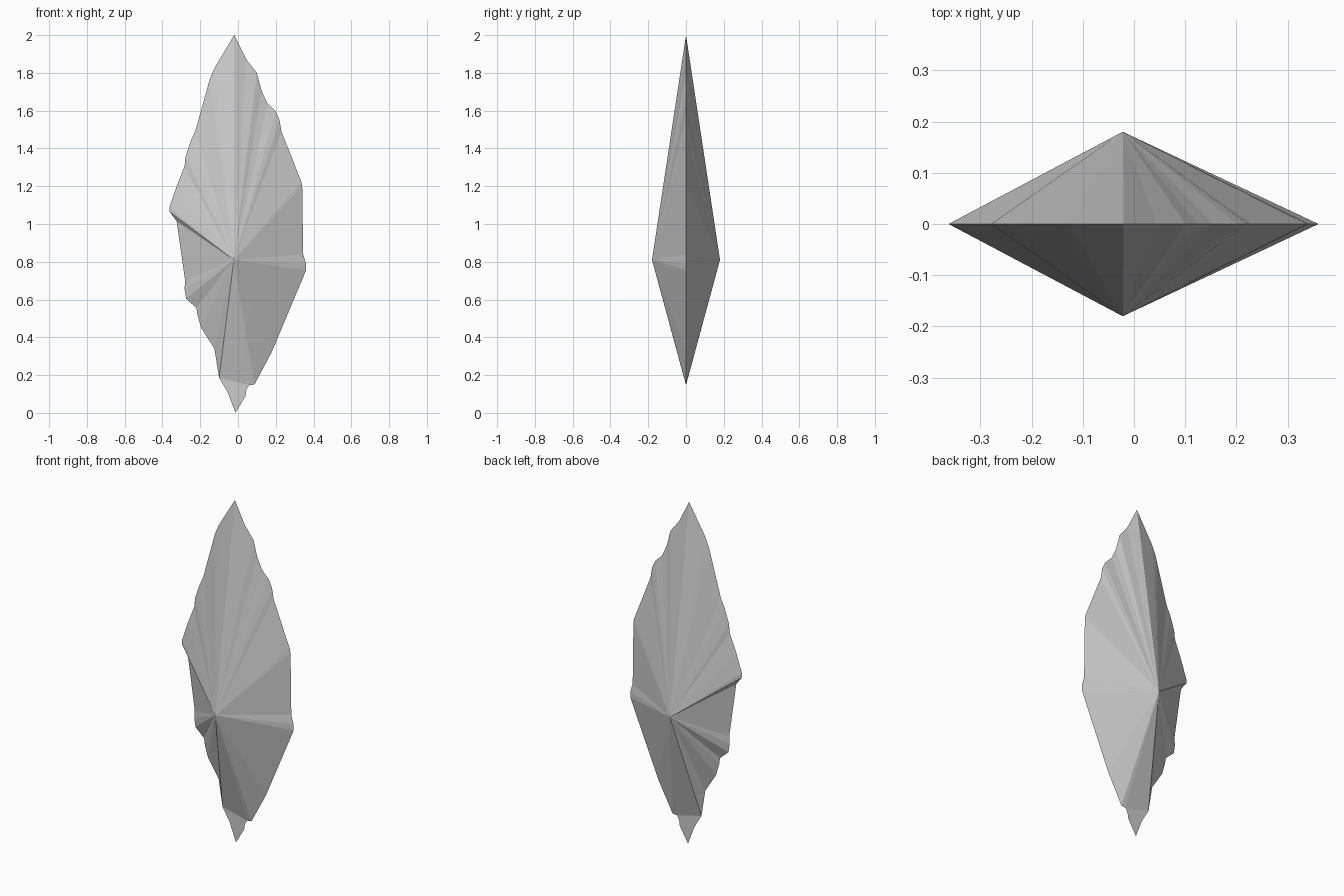
import bpy, bmesh

if "Cube" in bpy.data.objects:
    bpy.data.objects.remove(bpy.data.objects["Cube"])

# Jagged outline in the y = 0 plane, clockwise from the top (x, z)
rim = [(-.02, 2), (.045, 1.87), (.1, 1.8), (.125, 1.705), (.155, 1.64),
       (.2, 1.595), (.22, 1.55), (.23, 1.49), (.335, 1.225), (.34, 1.2),
       (.345, .84), (.36, .79), (.36, .755), (.35, .73), (.18, .325),
       (.087, .15), (.06, .147), (-.1, .185), (-.125, .34), (-.195, .45),
       (-.215, .52), (-.22, .555), (-.275, .605), (-.283, .655), (-.28, .7),
       (-.325, 1.015), (-.362, 1.065), (-.362, 1.09), (-.325, 1.2),
       (-.283, 1.305), (-.278, 1.357), (-.25, 1.44), (-.225, 1.495),
       (-.15, 1.765), (-.125, 1.825)]
# Thin flat tip at the foot
tip = [(-.1, .185), (.06, .147), (.045, .125), (.04, .09), (-.013, 0), (-.055, .11)]


def make_object(name, bm):
    mesh = bpy.data.meshes.new(name)
    bm.to_mesh(mesh)
    bm.free()
    obj = bpy.data.objects.new(name, mesh)
    bpy.context.collection.objects.link(obj)


# Shard body: a fan from the rim to a peak on the front and on the back
bm = bmesh.new()
ring = [bm.verts.new((x, 0, z)) for x, z in rim]
for y in (-.18, .18):
    peak = bm.verts.new((-.022, y, .81))
    for a, b in zip(ring, ring[1:] + ring[:1]):
        bm.faces.new((a, b, peak))
bmesh.ops.recalc_face_normals(bm, faces=bm.faces)
make_object("shard_body", bm)

# Flat bottom tip
bm = bmesh.new()
bm.faces.new([bm.verts.new((x, 0, z)) for x, z in reversed(tip)])
bm.normal_update()
if bm.faces[:][0].normal.y > 0:
    bmesh.ops.reverse_faces(bm, faces=bm.faces[:])
make_object("shard_tip", bm)
